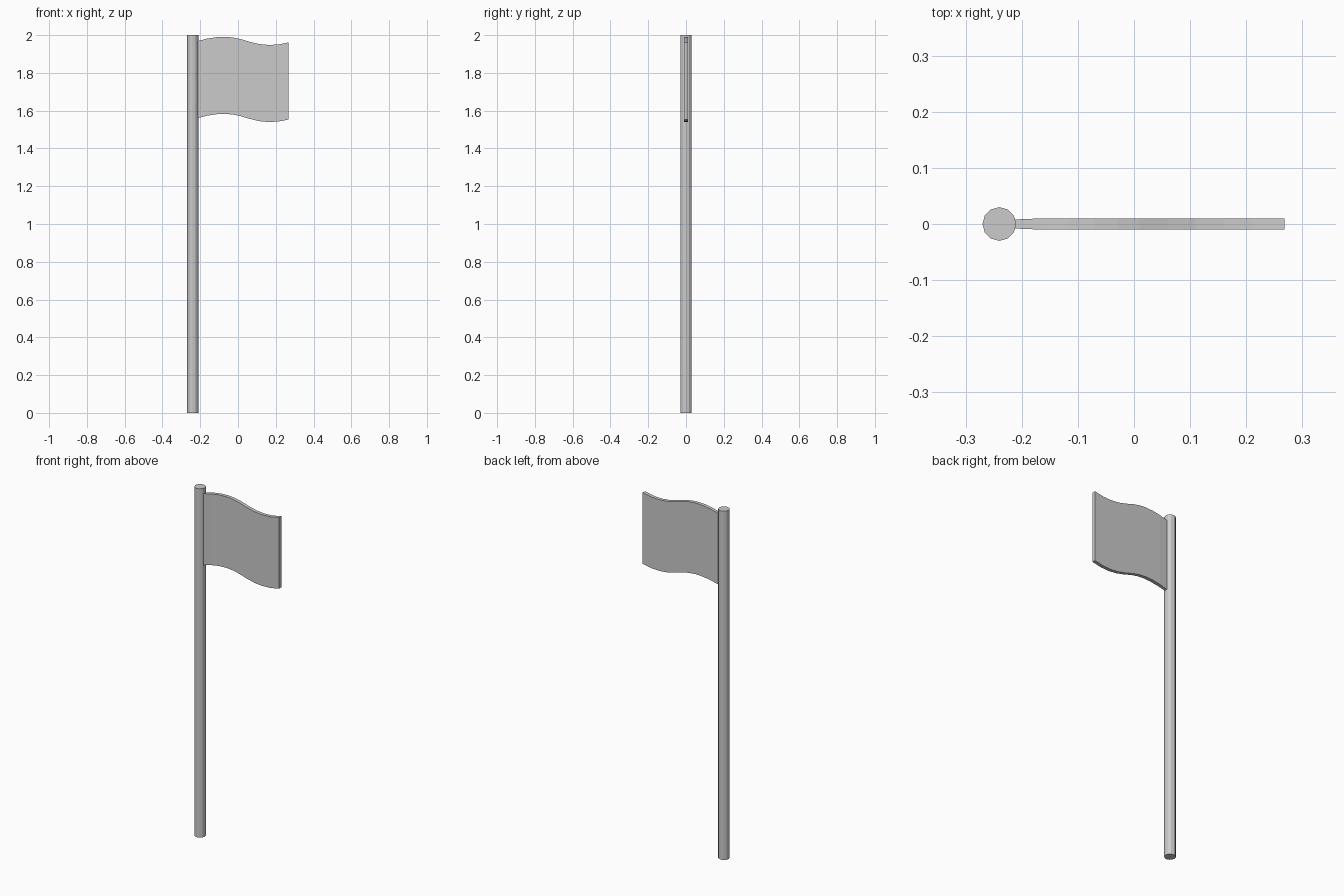
import bpy, bmesh

if "Cube" in bpy.data.objects:
    bpy.data.objects.remove(bpy.data.objects["Cube"])

# Pole
bpy.ops.mesh.primitive_cylinder_add(vertices=12, radius=0.03, depth=2, location=(-0.24, 0, 1))
bpy.context.object.name = "pole"

# Flag profile: x, top edge z, half thickness
profile = [(-0.215, 1.968, 0.008), (-0.165, 1.981, 0.01), (-0.115, 1.989, 0.01),
           (-0.07, 1.991, 0.01), (-0.03, 1.988, 0.01), (0.01, 1.980, 0.01),
           (0.06, 1.965, 0.01), (0.11, 1.953, 0.01), (0.16, 1.948, 0.01),
           (0.21, 1.950, 0.01), (0.268, 1.961, 0.01)]
HEIGHT = 0.408

# Waving cloth: loft a rectangular section along the profile
bm = bmesh.new()
rings = []
for x, z, t in profile:
    corners = [(-t, z), (t, z), (t, z - HEIGHT), (-t, z - HEIGHT)]
    rings.append([bm.verts.new((x, y, h)) for y, h in corners])
for a, b in zip(rings, rings[1:]):
    for i in range(4):
        j = (i + 1) % 4
        bm.faces.new((a[i], a[j], b[j], b[i]))
bm.faces.new(rings[0])
bm.faces.new(rings[-1])
bmesh.ops.recalc_face_normals(bm, faces=bm.faces)
mesh = bpy.data.meshes.new("flag")
bm.to_mesh(mesh)
bm.free()
flag = bpy.data.objects.new("flag", mesh)
bpy.context.collection.objects.link(flag)
